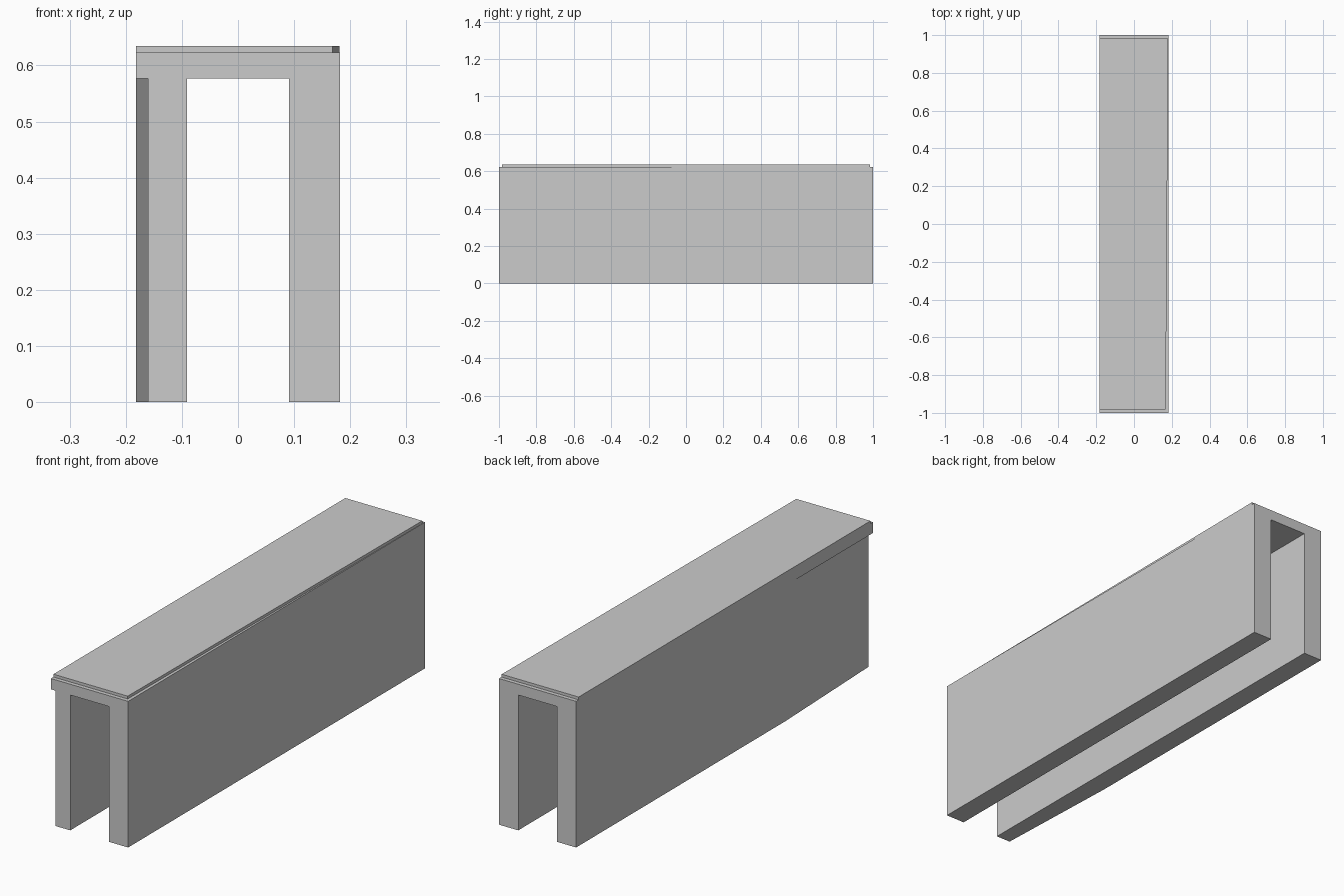
import bpy, bmesh

if "Cube" in bpy.data.objects:
    bpy.data.objects.remove(bpy.data.objects["Cube"])

W, INNER = 0.182, 0.091          # half width, half slot width
Z_SLOT, Z_TOP, Z_CAP = 0.577, 0.623, 0.635


def loft(name, stations):
    """Skin matching x-z profiles placed along y: [(y, profile), ...]."""
    bm = bmesh.new()
    rings = [[bm.verts.new((x, y, z)) for x, z in prof] for y, prof in stations]
    n = len(rings[0])
    for a, b in zip(rings, rings[1:]):
        for i in range(n):
            j = (i + 1) % n
            bm.faces.new((a[i], a[j], b[j], b[i]))
    bm.faces.new(rings[0])
    bm.faces.new(rings[-1])
    bmesh.ops.remove_doubles(bm, verts=bm.verts, dist=1e-5)
    bmesh.ops.dissolve_degenerate(bm, edges=bm.edges, dist=1e-5)
    bmesh.ops.recalc_face_normals(bm, faces=bm.faces)
    mesh = bpy.data.meshes.new(name)
    bm.to_mesh(mesh)
    bm.free()
    obj = bpy.data.objects.new(name, mesh)
    bpy.context.collection.objects.link(obj)
    return obj


def channel_profile(left):
    """Inverted U; 'left' is the outer x of the left wall under the slab."""
    return [(left, 0), (-INNER, 0), (-INNER, Z_SLOT), (INNER, Z_SLOT),
            (INNER, 0), (W, 0), (W, Z_TOP), (-W, Z_TOP),
            (-W, Z_SLOT), (left, Z_SLOT)]


def cap_profile(right):
    return [(-W, Z_TOP), (right, Z_TOP), (right, Z_CAP), (-W, Z_CAP)]


# Channel body: left wall tapers inward towards the front, leaving an overhang
loft("channel_body", [(-1, channel_profile(-0.160)),
                      (-0.41, channel_profile(-W)),
                      (1, channel_profile(-W))])

# Thin top plate: right edge drifts inward towards the front
loft("top_plate", [(-0.983, cap_profile(0.168)),
                   (0.983, cap_profile(0.181))])
